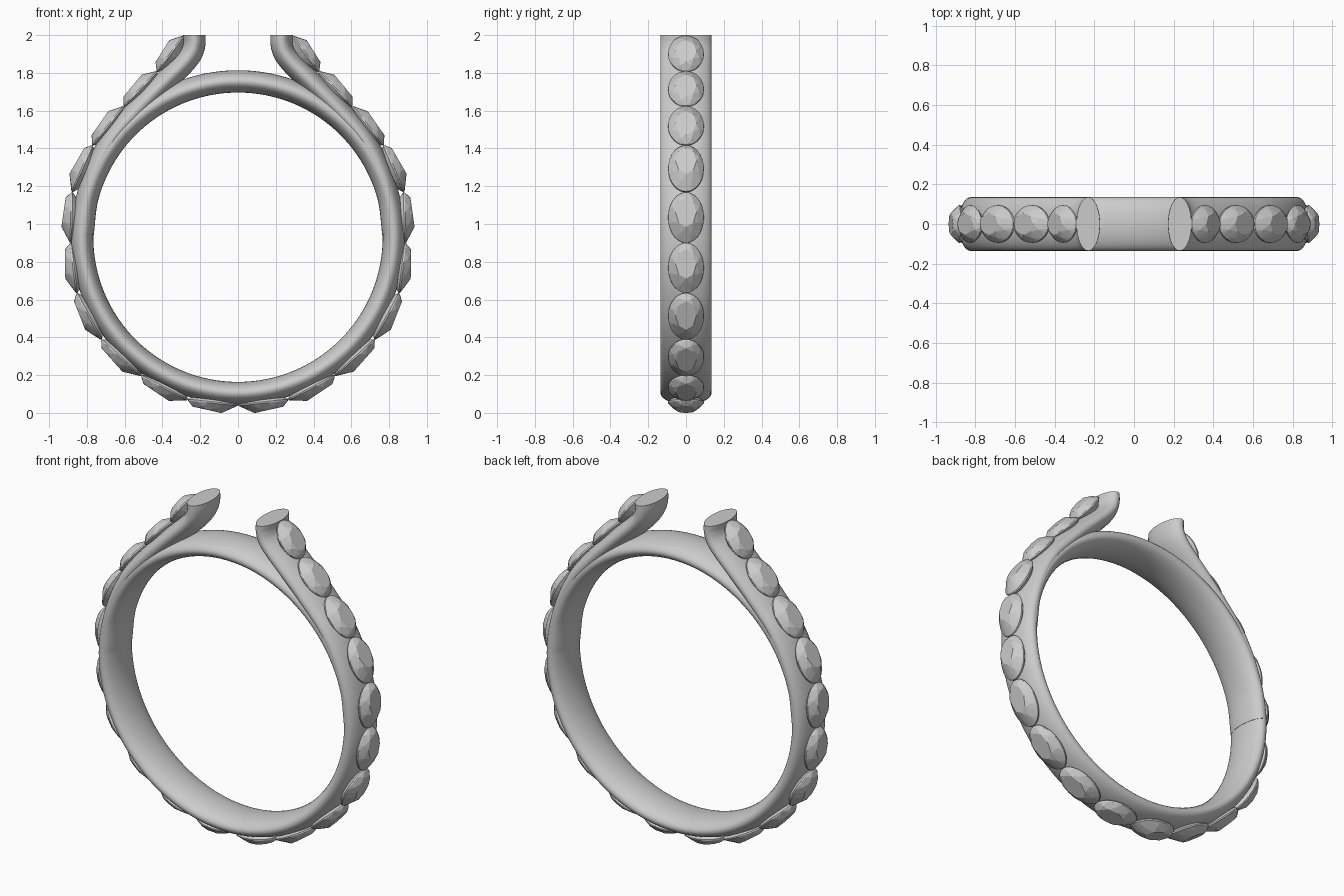
import bpy, bmesh
from math import sin, cos, pi, radians
from mathutils import Vector

if "Cube" in bpy.data.objects:
    bpy.data.objects.remove(bpy.data.objects["Cube"])

CENTRE_Z, RADIUS = 0.93, 0.825     # band centre line
THICK, WIDTH = 0.059, 0.135        # half sizes of the oval section
SECTION = 40


def finish(name, bm, smooth):
    bmesh.ops.recalc_face_normals(bm, faces=bm.faces[:])
    mesh = bpy.data.meshes.new(name)
    bm.to_mesh(mesh)
    bm.free()
    ob = bpy.data.objects.new(name, mesh)
    bpy.context.collection.objects.link(ob)
    if smooth:
        bpy.ops.object.select_all(action='DESELECT')
        ob.select_set(True)
        bpy.context.view_layer.objects.active = ob
        bpy.ops.object.shade_smooth_by_angle(angle=radians(40))
    return ob


def sweep(name, path, tangents, closed):
    """Sweep the oval section along a path in the xz plane."""
    bm = bmesh.new()
    rings = []
    for p, t in zip(path, tangents):
        n = Vector((t.z, 0, -t.x)).normalized()
        rings.append([bm.verts.new(p + n * THICK * cos(a) + Vector((0, WIDTH * sin(a), 0)))
                      for a in (2 * pi * k / SECTION for k in range(SECTION))])
    count = len(rings)
    for i in range(count if closed else count - 1):
        a, b = rings[i], rings[(i + 1) % count]
        for k in range(SECTION):
            j = (k + 1) % SECTION
            bm.faces.new((a[k], a[j], b[j], b[k]))
    if not closed:
        bm.faces.new(rings[0])
        bm.faces.new(rings[-1])
    return finish(name, bm, True)


def spline(points, steps=10):
    """Catmull-Rom samples and tangents."""
    pts = [points[0] * 2 - points[1]] + points + [points[-1] * 2 - points[-2]]
    out, tan = [], []
    for i in range(1, len(pts) - 2):
        a, b, c, d = pts[i - 1:i + 3]
        last = i == len(pts) - 3
        for s in range(steps + (1 if last else 0)):
            t = s / steps
            out.append(0.5 * (2 * b + (c - a) * t + (2 * a - 5 * b + 4 * c - d) * t * t
                              + (3 * b - a - 3 * c + d) * t ** 3))
            tan.append(0.5 * ((c - a) + 2 * (2 * a - 5 * b + 4 * c - d) * t
                              + 3 * (3 * b - a - 3 * c + d) * t * t))
    return out, tan


def gem(name, start, end, lean):
    """Oval faceted stone whose rim spans start to end."""
    mid, along = (start + end) / 2, (end - start) / 2
    half = along.length
    u = along.normalized()
    out = Vector((u.z, 0, -u.x))
    if out.dot(mid - Vector((0, 0, CENTRE_Z))) < 0:
        out = -out
    bm = bmesh.new()

    def ring(n, scale, height, shift, tilt, turn=0.0):
        for k in range(n):
            a = 2 * pi * (k + turn) / n
            bm.verts.new(mid + u * half * (shift + scale * cos(a))
                         + Vector((0, 0.095 * scale * sin(a), 0))
                         + out * (height - tilt * cos(a)))

    ring(28, 1.0, 0.0, 0, 0)                            # girdle
    ring(28, 0.99, 0.008, 0, 0)
    ring(8, 0.80, 0.030, 0.10 * lean, 0.003 * lean, 0.5)  # crown
    ring(8, 0.58, 0.046, 0.20 * lean, 0.009 * lean)       # table
    ring(12, 0.65, -0.035, 0, 0)                        # buried underside
    bmesh.ops.convex_hull(bm, input=bm.verts[:])
    bmesh.ops.dissolve_limit(bm, angle_limit=radians(1), verts=bm.verts[:], edges=bm.edges[:])
    return finish(name, bm, False)


# Full finger band
angles = [2 * pi * i / 128 for i in range(128)]
sweep("band",
      [Vector((RADIUS * cos(a), 0, CENTRE_Z + RADIUS * sin(a))) for a in angles],
      [Vector((-sin(a), 0, cos(a))) for a in angles], True)

# Split shoulders rising off the band, and stone rim end points
ARM = [(0.231, 2.0), (0.231, 1.955), (0.246, 1.905), (0.287, 1.85), (0.37, 1.768),
       (0.46, 1.68), (0.56, 1.575), (0.665, 1.45), (0.745, 1.3), (0.80, 1.13), (0.822, 0.95)]
STONES = [(0.0, 0.045), (0.265, 0.073), (0.51, 0.2), (0.72, 0.39), (0.85, 0.635),
          (0.882, 0.9), (0.875, 1.168), (0.768, 1.415), (0.602, 1.62),
          (0.425, 1.805), (0.285, 1.993)]

for side, label in ((1, "right"), (-1, "left")):
    path, tangents = spline([Vector((side * x, 0, z)) for x, z in ARM])
    tangents[0] = Vector((0, 0, -1))
    sweep(f"shoulder_{label}", path, tangents, False)
    ends = [Vector((side * x, 0, z)) for x, z in STONES]
    for i in range(len(ends) - 1):
        gem(f"stone_{label}_{i + 1}", ends[i], ends[i + 1], 1 if i < 7 else -0.6)
